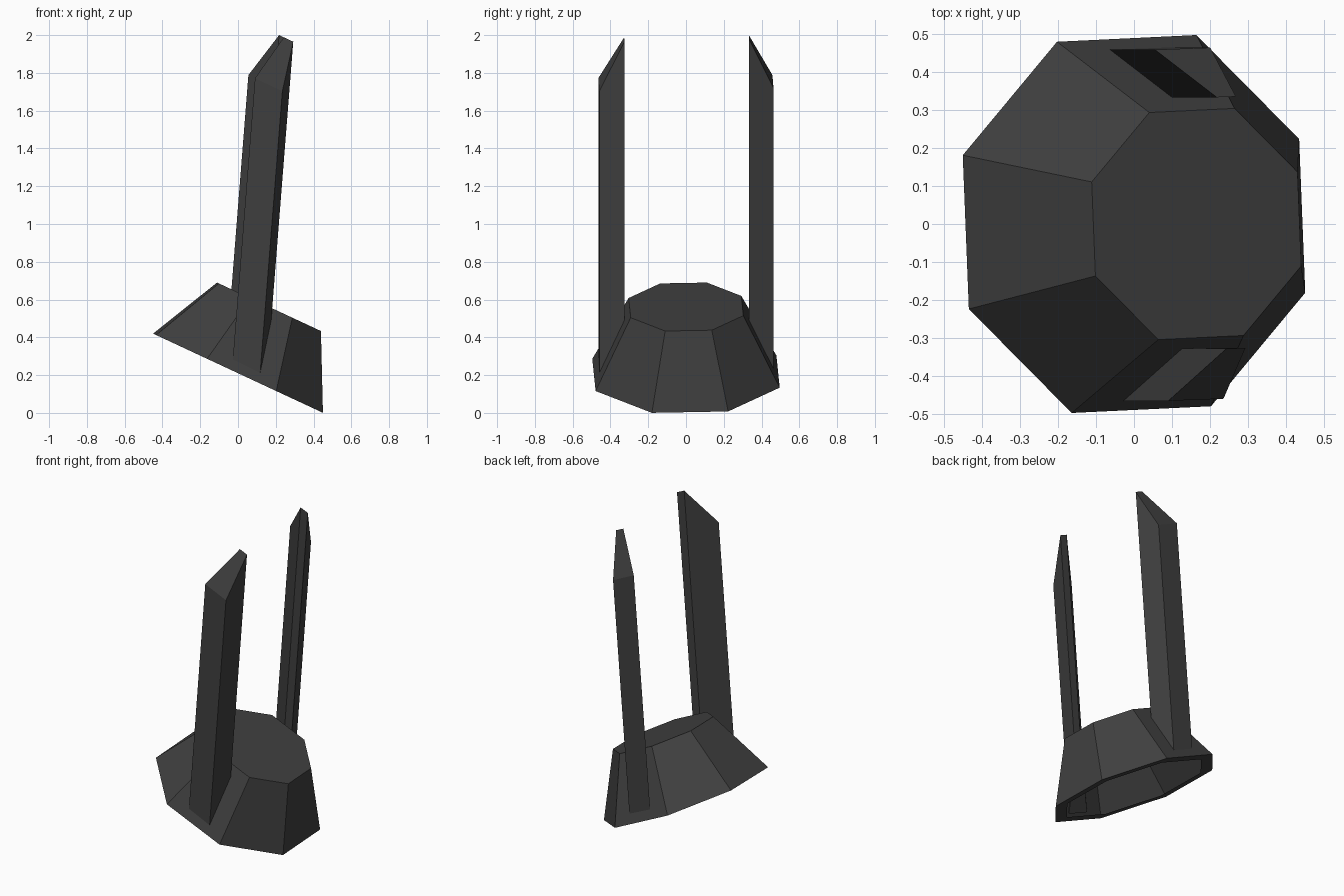
import bpy, bmesh
from math import radians, cos, sin
from mathutils import Matrix, Vector

if "Cube" in bpy.data.objects:
    bpy.data.objects.remove(bpy.data.objects["Cube"])

TILT = radians(25)
YAW = radians(25)
SLOPE = 0.466          # slope of the tilted base plane

dark = bpy.data.materials.new("dark_grey")
dark.diffuse_color = (0.05, 0.05, 0.05, 1)
dark.use_nodes = True
dark.node_tree.nodes["Principled BSDF"].inputs["Base Color"].default_value = dark.diffuse_color


def finish(name, bm):
    me = bpy.data.meshes.new(name)
    bm.to_mesh(me)
    bm.free()
    me.materials.append(dark)
    ob = bpy.data.objects.new(name, me)
    bpy.context.collection.objects.link(ob)


# Base: tilted octagonal shell with an inward rim around its open bottom
bm = bmesh.new()
rings = []
for r, h in [(0.323, 0.388), (0.528, 0), (0.45, 0)]:
    rings.append([bm.verts.new((r * cos(YAW + i * radians(45)),
                                r * sin(YAW + i * radians(45)), h)) for i in range(8)])
bm.faces.new(rings[0])
for a, b in zip(rings, rings[1:]):
    for i in range(8):
        j = (i + 1) % 8
        bm.faces.new((a[i], b[i], b[j], a[j]))
bm.transform(Matrix.Translation((0, 0, 0.21)) @ Matrix.Rotation(TILT, 4, 'Y'))
finish("base_cup", bm)


# Prongs: leaning trapezoid bars with bevelled tips, one on each side
def prong(name, side):
    # tip x, distance from centre, tip height, height where the foot plane meets x = 0
    section = [(0.0725, 0.461, 1.78, 0.25), (0.2175, 0.461, 1.712, 0.25),
               (0.280, 0.330, 1.971, 0.54), (0.230, 0.330, 1.994, 0.54)]
    lean = 0.079
    bm = bmesh.new()
    top, low = [], []
    for x, d, z, foot in section:
        y = side * d
        shift = Vector((-0.038 * y, 0.038 * (x - 0.16), 0.018 * y))
        zb = (foot - SLOPE * (x - lean * z)) / (1 + SLOPE * lean)
        top.append(bm.verts.new(Vector((x, y, z)) + shift))
        low.append(bm.verts.new(Vector((x - lean * (z - zb), y, zb)) + shift))
    bm.faces.new(top)
    bm.faces.new(low[::-1])
    for i in range(4):
        j = (i + 1) % 4
        bm.faces.new((top[i], low[i], low[j], top[j]))
    bmesh.ops.recalc_face_normals(bm, faces=bm.faces)
    finish(name, bm)


for label, side in (("front_prong", -1), ("back_prong", 1)):
    prong(label, side)
